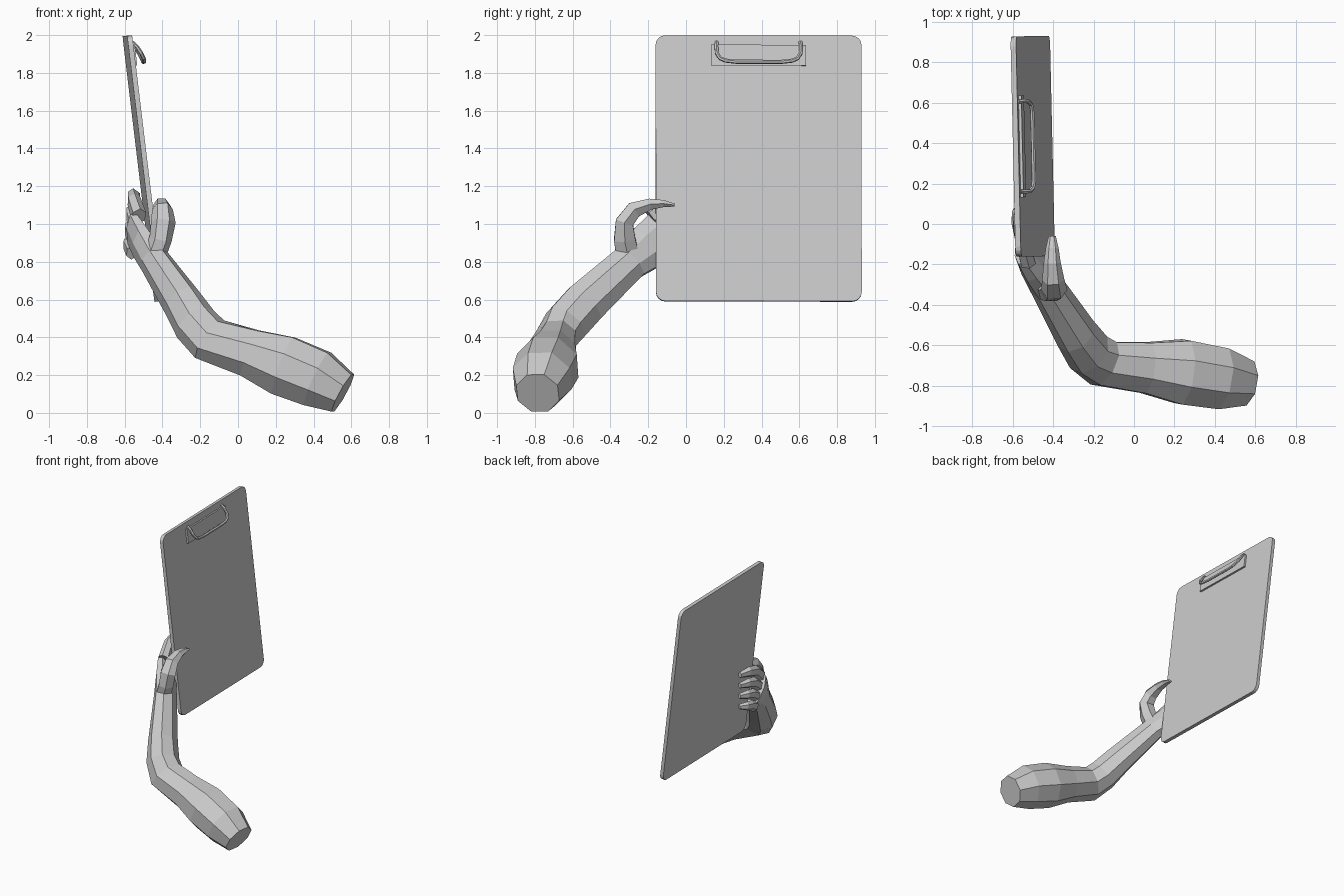
import bpy, bmesh, math
from mathutils import Vector, Matrix

if "Cube" in bpy.data.objects:
    bpy.data.objects.remove(bpy.data.objects["Cube"])


def finish(bm, name, matrix=None):
    bmesh.ops.recalc_face_normals(bm, faces=bm.faces)
    me = bpy.data.meshes.new(name)
    bm.to_mesh(me)
    bm.free()
    ob = bpy.data.objects.new(name, me)
    bpy.context.collection.objects.link(ob)
    if matrix:
        ob.matrix_world = matrix
    return ob


def loft(name, sections, side, sides=7, matrix=None, turn=0.0):
    """Skin rings along a path; section = (x, y, z, half width along side, half depth)."""
    bm = bmesh.new()
    pts = [Vector(s[:3]) for s in sections]
    rings = []
    for i, s in enumerate(sections):
        before = (pts[i] - pts[max(i - 1, 0)]).normalized()
        after = (pts[min(i + 1, len(pts) - 1)] - pts[i]).normalized()
        t = (before + after).normalized()
        a = Vector(side)
        a = (a - t * a.dot(t)).normalized()
        b = t.cross(a)
        ring = []
        for k in range(sides):
            ang = turn + 2 * math.pi * k / sides
            ring.append(bm.verts.new(pts[i] + a * math.cos(ang) * s[3] + b * math.sin(ang) * s[4]))
        rings.append(ring)
    for r, q in zip(rings, rings[1:]):
        for k in range(sides):
            j = (k + 1) % sides
            bm.faces.new((r[k], r[j], q[j], q[k]))
    bm.faces.new(rings[0])
    bm.faces.new(rings[-1])
    return finish(bm, name, matrix)


# Tilted frame shared by the board and its clip (local x = board normal)
u = Vector((-0.023, 1, 0)).normalized()
v = Vector((-0.12, 0, 1)).normalized()
n = u.cross(v).normalized()
frame = Matrix((n, u, v)).transposed().to_4x4()
frame.translation = (-0.488, 0.385, 1.295)


def slab(name, y, z, hy, hz, x0, x1, radius=0.0):
    bm = bmesh.new()
    outline = []
    for c, (sy, sz) in enumerate(((1, 1), (-1, 1), (-1, -1), (1, -1))):
        for k in range(5 if radius else 1):
            a = math.pi / 2 * (c + k / 4)
            outline.append((x0, y + sy * (hy - radius) + radius * math.cos(a),
                            z + sz * (hz - radius) + radius * math.sin(a)))
    face = bm.faces.new([bm.verts.new(p) for p in outline])
    ext = bmesh.ops.extrude_face_region(bm, geom=[face])
    bmesh.ops.translate(bm, vec=(x1 - x0, 0, 0),
                        verts=[e for e in ext["geom"] if isinstance(e, bmesh.types.BMVert)])
    return finish(bm, name, frame)


# Board and clip plate
slab("board", 0, 0, 0.545, 0.708, -0.027, 0, 0.05)
slab("clip_plate", 0, 0.602, 0.252, 0.055, -0.002, 0.014)

# Clip wire: a bent U standing off the plate
half = [(0.0, 0.222, 0.672), (0.024, 0.224, 0.645), (0.042, 0.222, 0.61),
        (0.053, 0.205, 0.58), (0.056, 0.175, 0.567), (0.056, 0.12, 0.561)]
path = half + [(x, -y, z) for x, y, z in reversed(half)]
loft("clip_wire", [p + (0.011, 0.011) for p in path], (1, 0, 0.3), 6, frame)

# Arm from shoulder cut through elbow and wrist to the knuckles
loft("arm", [
    (0.555, -0.785, 0.105, 0.12, 0.12),
    (0.42, -0.762, 0.18, 0.165, 0.165),
    (0.24, -0.732, 0.25, 0.175, 0.17),
    (0.06, -0.712, 0.318, 0.135, 0.138),
    (-0.15, -0.69, 0.39, 0.11, 0.135),
    (-0.225, -0.635, 0.47, 0.125, 0.12),
    (-0.29, -0.54, 0.575, 0.125, 0.105),
    (-0.44, -0.295, 0.80, 0.105, 0.08),
    (-0.50, -0.20, 0.88, 0.13, 0.065),
    (-0.55, -0.11, 0.95, 0.145, 0.045),
], (0, -0.7, 0.7), 8, turn=math.pi / 8)

# Four fingers fanned behind the board
index = [(-0.525, -0.19, 1.04), (-0.55, -0.09, 1.12), (-0.555, 0.0, 1.15), (-0.535, 0.08, 1.15)]
little = [(-0.56, -0.07, 0.85), (-0.58, 0.01, 0.89), (-0.58, 0.06, 0.905), (-0.55, 0.11, 0.91)]
widths = [0.052, 0.047, 0.04, 0.024]
for i in range(4):
    secs = []
    for a, b, w in zip(index, little, widths):
        p = Vector(a).lerp(Vector(b), i / 3)
        w *= 1 - 0.06 * i
        secs.append((*p, w, w * 0.8))
    loft(f"finger_{i + 1}", secs, (0, 0, 1), 6)

# Thumb hooked over the front of the board
loft("thumb", [
    (-0.44, -0.31, 0.84, 0.06, 0.07),
    (-0.41, -0.325, 0.92, 0.06, 0.065),
    (-0.395, -0.325, 1.01, 0.065, 0.055),
    (-0.40, -0.275, 1.075, 0.055, 0.05),
    (-0.405, -0.19, 1.105, 0.042, 0.034),
    (-0.405, -0.12, 1.108, 0.032, 0.022),
    (-0.405, -0.06, 1.10, 0.018, 0.009),
], (1, 0, 0), 6)
